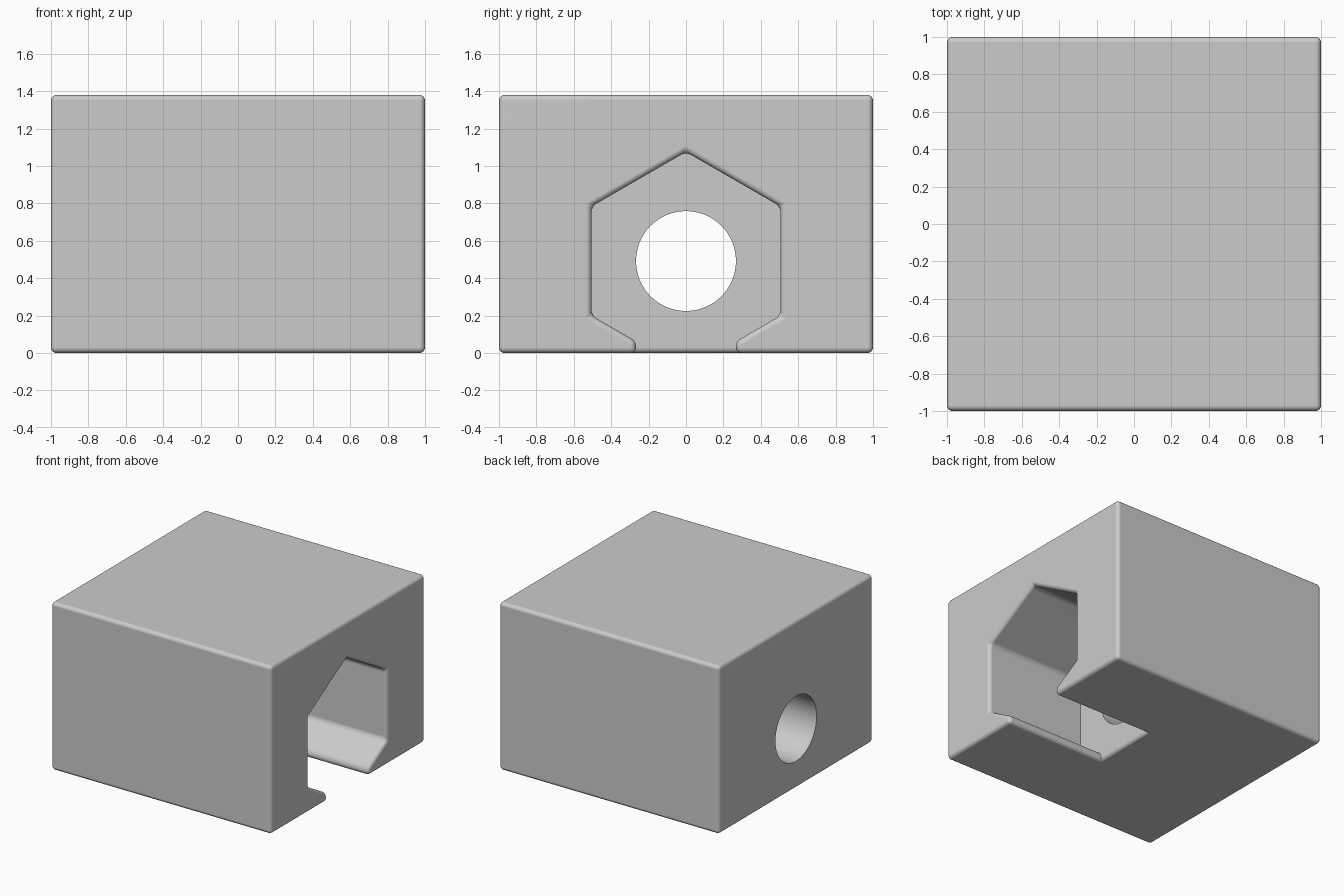
import bpy, bmesh, math
from mathutils import Matrix

if "Cube" in bpy.data.objects:
    bpy.data.objects.remove(bpy.data.objects["Cube"], do_unlink=True)

HEIGHT = 1.38
CENTRE_Z = 0.492      # axis of the nut pocket and the bolt hole
APOTHEM = 0.505       # half the distance across the pocket's flats
HOLE_RADIUS = 0.267
FLOOR_X = 0.1         # inner end wall of the pocket
ROUND = 0.03

grey = bpy.data.materials.new("light_grey")
grey.use_nodes = True
grey.diffuse_color = (0.6, 0.6, 0.6, 1)
grey.node_tree.nodes["Principled BSDF"].inputs["Base Color"].default_value = (0.6, 0.6, 0.6, 1)


def make_object(name, bm):
    bmesh.ops.recalc_face_normals(bm, faces=bm.faces[:])
    mesh = bpy.data.meshes.new(name)
    bm.to_mesh(mesh)
    bm.free()
    mesh.materials.append(grey)
    obj = bpy.data.objects.new(name, mesh)
    bpy.context.collection.objects.link(obj)
    return obj


def select_only(obj):
    bpy.ops.object.select_all(action='DESELECT')
    obj.select_set(True)
    bpy.context.view_layer.objects.active = obj


def subtract(target, cutter):
    mod = target.modifiers.new("cut", 'BOOLEAN')
    mod.operation = 'DIFFERENCE'
    mod.solver = 'EXACT'
    mod.object = cutter
    select_only(target)
    bpy.ops.object.modifier_apply(modifier=mod.name)
    bpy.data.objects.remove(cutter, do_unlink=True)


# Solid block
bm = bmesh.new()
bmesh.ops.create_cube(bm, size=1, matrix=Matrix.Translation((0, 0, HEIGHT / 2))
                      @ Matrix.Diagonal((2, 2, HEIGHT, 1)))
block = make_object("nut_block", bm)

# Pocket: hexagon with its lower point widened into a slot through the base
radius = APOTHEM / math.cos(math.pi / 6)
lip_z = CENTRE_Z - radius + HOLE_RADIUS * math.tan(math.pi / 6)
half = [(HOLE_RADIUS, -0.2), (HOLE_RADIUS, lip_z),
        (APOTHEM, CENTRE_Z - radius / 2), (APOTHEM, CENTRE_Z + radius / 2)]
outline = half + [(0, CENTRE_Z + radius)] + [(-y, z) for y, z in reversed(half)]
bm = bmesh.new()
face = bm.faces.new([bm.verts.new((FLOOR_X, y, z)) for y, z in outline])
extruded = bmesh.ops.extrude_face_region(bm, geom=[face])["geom"]
bmesh.ops.translate(bm, vec=(1.2, 0, 0),
                    verts=[v for v in extruded if isinstance(v, bmesh.types.BMVert)])
subtract(block, make_object("pocket_cutter", bm))

# Round every edge except where the pocket's walls meet its end wall
bm = bmesh.new()
bm.from_mesh(block.data)
bmesh.ops.remove_doubles(bm, verts=bm.verts[:], dist=0.0005)
bmesh.ops.dissolve_limit(bm, angle_limit=0.01, verts=bm.verts[:], edges=bm.edges[:])


def is_rounded(edge):
    on_floor = all(abs(v.co.x - FLOOR_X) < 0.001 for v in edge.verts)
    on_base = all(v.co.z < 0.001 for v in edge.verts)
    return on_base or not on_floor


bmesh.ops.bevel(bm, geom=[e for e in bm.edges if is_rounded(e)], offset=ROUND,
                offset_type='OFFSET', segments=5, profile=0.5, affect='EDGES',
                clamp_overlap=True)
bm.to_mesh(block.data)
bm.free()

# Bolt hole through the end wall
bm = bmesh.new()
bmesh.ops.create_cone(bm, cap_ends=True, segments=64, radius1=HOLE_RADIUS,
                      radius2=HOLE_RADIUS, depth=1.4,
                      matrix=Matrix.Translation((-0.55, 0, CENTRE_Z))
                      @ Matrix.Rotation(math.pi / 2, 4, 'Y'))
subtract(block, make_object("hole_cutter", bm))

# Smooth the roundings and keep the flats flat
select_only(block)
bpy.ops.object.shade_smooth_by_angle(angle=math.radians(30))
normals = block.modifiers.new("flat_sides", 'WEIGHTED_NORMAL')
normals.keep_sharp = True
